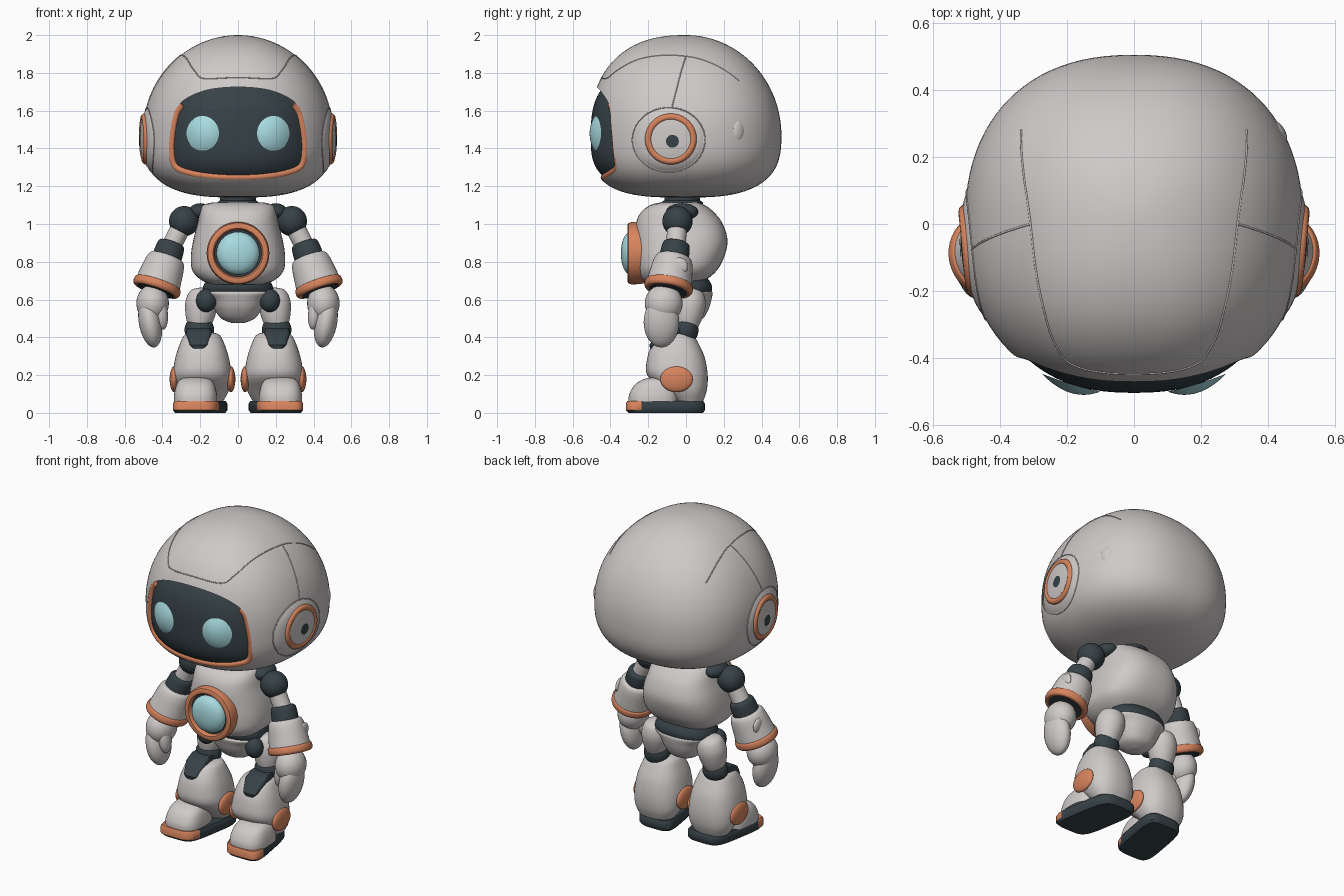
import bpy, bmesh, math
from mathutils import Vector

if "Cube" in bpy.data.objects:
    bpy.data.objects.remove(bpy.data.objects["Cube"])


def material(name, rgb):
    m = bpy.data.materials.new(name)
    m.use_nodes = True
    m.diffuse_color = (*rgb, 1)
    m.node_tree.nodes["Principled BSDF"].inputs["Base Color"].default_value = (*rgb, 1)
    return m


GREY = material("shell grey", (0.62, 0.59, 0.58))
DARK = material("dark slate", (0.037, 0.054, 0.063))
ORANGE = material("copper orange", (0.68, 0.23, 0.11))
CYAN = material("pale cyan", (0.39, 0.71, 0.75))
made = []


def finish(name, bm, *mats):
    mesh = bpy.data.meshes.new(name)
    bm.to_mesh(mesh)
    bm.free()
    obj = bpy.data.objects.new(name, mesh)
    bpy.context.collection.objects.link(obj)
    for m in mats:
        mesh.materials.append(m)
    made.append(obj)
    return obj


def activate(obj):
    bpy.ops.object.select_all(action='DESELECT')
    obj.select_set(True)
    bpy.context.view_layer.objects.active = obj


def smooth(pts, n=5, closed=False):
    """Catmull-Rom curve through the points."""
    out, count = [], len(pts)
    get = lambda i: Vector(pts[i % count] if closed else pts[min(max(i, 0), count - 1)])
    for i in range(count if closed else count - 1):
        a, b, c, d = (get(i + k) for k in (-1, 0, 1, 2))
        for k in range(n):
            t = k / n
            out.append(0.5 * (2*b + (c - a)*t + (2*a - 5*b + 4*c - d)*t*t + (3*b - a - 3*c + d)*t**3))
    return out if closed else out + [get(count - 1)]


def bridge(bm, loops):
    for lo, hi in zip(loops, loops[1:]):
        for i in range(len(lo)):
            j = (i + 1) % len(lo)
            bm.faces.new((lo[i], lo[j], hi[j], hi[i]))
    bm.faces.new(loops[0][::-1])
    bm.faces.new(loops[-1])
    bmesh.ops.remove_doubles(bm, verts=bm.verts, dist=1e-5)
    bmesh.ops.recalc_face_normals(bm, faces=bm.faces)


def ring_mesh(rows, cx=0, power=2.3, seg=48):
    """Stack of rounded outlines, each row: height, half width, front, back."""
    bm, loops = bmesh.new(), []
    for z, hx, yf, yb in rows:
        loop = []
        for i in range(seg):
            a = math.tau * i / seg
            c, s = math.cos(a), math.sin(a)
            px = math.copysign(abs(c) ** (2 / power), c) * hx
            py = math.copysign(abs(s) ** (2 / power), s) * (yb - yf) / 2
            loop.append(bm.verts.new((cx + px, (yf + yb) / 2 + py, z)))
        loops.append(loop)
    bridge(bm, loops)
    return bm


def lathe(name, prof, base, axis, mat, seg=40):
    """Spin a (radius, height) profile around an axis."""
    q = Vector((0, 0, 1)).rotation_difference(Vector(axis))
    bm = bmesh.new()
    loops = [[bm.verts.new(Vector(base) + q @ Vector((r * math.cos(math.tau * i / seg),
              r * math.sin(math.tau * i / seg), h))) for i in range(seg)] for r, h in prof]
    bridge(bm, loops)
    return finish(name, bm, mat)


def ball(name, loc, size, mat, rot=(0, 0, 0)):
    bm = bmesh.new()
    bmesh.ops.create_uvsphere(bm, u_segments=32, v_segments=20, radius=1)
    obj = finish(name, bm, mat)
    obj.location, obj.scale, obj.rotation_euler = loc, size, rot


def tube(name, pts, r, mat, closed=False):
    cu = bpy.data.curves.new(name, 'CURVE')
    cu.dimensions, cu.bevel_depth, cu.bevel_resolution, cu.use_fill_caps = '3D', r, 3, True
    sp = cu.splines.new('POLY')
    sp.points.add(len(pts) - 1)
    for p, co in zip(sp.points, pts):
        p.co = (*co, 1)
    sp.use_cyclic_u = closed
    obj = bpy.data.objects.new(name, cu)
    bpy.context.collection.objects.link(obj)
    cu.materials.append(mat)
    activate(obj)
    bpy.ops.object.convert(target='MESH')
    made.append(bpy.context.object)


def patch(name, outline, place, outward, mat, steps=12):
    """Disc filling a 2D outline, laid on a surface by place(u, v, radius)."""
    mid = sum(outline, Vector((0, 0))) / len(outline)
    bm = bmesh.new()
    loops = []
    for k in range(steps + 1):
        f = max(k / steps, 0.01)
        loops.append([bm.verts.new(place(*(mid + (p - mid) * f), f)) for p in outline])
    bm.faces.new(loops[0])
    for lo, hi in zip(loops, loops[1:]):
        for i in range(len(lo)):
            bm.faces.new((lo[i - 1], lo[i], hi[i], hi[i - 1]))
    for f in bm.faces:
        f.normal_update()
        if f.normal.dot(Vector(outward)) < 0:
            f.normal_flip()
    finish(name, bm, mat)


def oval(u, v, ru, rv, n=40):
    return [Vector((u + ru * math.cos(math.tau * i / n), v + rv * math.sin(math.tau * i / n))) for i in range(n)]


# Head shape, and a cast that finds its surface
MID = 1.47


def head_row(z):
    up = z > MID
    u = min(abs(z - MID) / (0.53 if up else 0.33), 1)
    f = lambda p: (1 - u ** p) ** (1 / p)
    side, front = (2, 2.4) if up else (2.8, 3.2)
    return z, 0.505 * f(side), -0.51 * f(front), 0.505 * f(side)


def cast(origin, direction):
    o, d = Vector(origin), Vector(direction).normalized()
    lo, hi = 0, 1
    for _ in range(30):
        s = (lo + hi) / 2
        p = o + d * s
        z, hx, yf, yb = head_row(p.z)
        inside = hx > 1e-4 and abs(p.x / hx) ** 2.3 + abs((2 * p.y - yf - yb) / (yb - yf)) ** 2.3 < 1
        lo, hi = (s, hi) if inside else (lo, s)
    return o + d * lo


angles = [math.radians(89.5) * i / 32 for i in range(-32, 33)]
head = finish("head_shell", ring_mesh([head_row(MID + (0.53 if a > 0 else 0.33) * math.sin(a))
                                       for a in angles], seg=96), GREY)

# Face opening, visor and rim
half = [(0.15, 1.712), (0.26, 1.672), (0.325, 1.615), (0.352, 1.53), (0.365, 1.4),
        (0.345, 1.3), (0.26, 1.26), (0.13, 1.24)]
face = smooth([(0, 1.725)] + half + [(0, 1.235)] + [(-x, z) for x, z in half[::-1]], 5, True)
bm = bmesh.new()
bridge(bm, [[bm.verts.new((p.x, y, p.y)) for p in face] for y in (-0.7, -0.25)])
cutter = finish("face_cutter", bm)
made.remove(cutter)
cutter.hide_render = True
activate(head)
mod = head.modifiers.new("face_opening", 'BOOLEAN')
mod.operation, mod.solver, mod.object = 'DIFFERENCE', 'EXACT', cutter
bpy.ops.object.modifier_apply(modifier=mod.name)
bpy.data.objects.remove(cutter)


def on_front(x, z, shift):
    return cast((x, 0, z), (0, -1, 0)) + Vector((0, shift, 0))


patch("visor", face, lambda x, z, f: on_front(x, z, 0.006 + 0.026 * f ** 4), (0, -1, 0), DARK, 16)
tube("visor_rim", [on_front(p.x * 0.965, MID + (p.y - MID) * 0.95, 0.027) for p in face[13:-12]], 0.02, ORANGE)

# Panel seams on top of the head
crown = [(0.36, 0.3, 1.78), (0.34, 0.15, 1.86), (0.31, 0, 1.89), (0.27, -0.22, 1.87),
         (0.23, -0.36, 1.81), (0.18, -0.43, 1.775)]
line = smooth(crown + [(0, -0.44, 1.77)] + [(-x, y, z) for x, y, z in crown[::-1]], 8)
onto = lambda pts: [cast((0, 0, MID), p - Vector((0, 0, MID))) for p in pts]
tube("crown_seam", onto(line), 0.003, GREY)
ball("temple_button", (0.428, 0.275, 1.49), (0.022, 0.04, 0.06), GREY, (0, 0, 0.6))

# Torso, neck, waist and pelvis
torso = [(0.68, 0.13, -0.17, 0.06), (0.7, 0.19, -0.23, 0.1), (0.75, 0.24, -0.26, 0.16),
         (0.82, 0.25, -0.27, 0.2), (0.91, 0.238, -0.27, 0.22), (1.0, 0.215, -0.265, 0.195),
         (1.06, 0.203, -0.24, 0.15), (1.1, 0.185, -0.19, 0.1), (1.115, 0.13, -0.13, 0.06)]
finish("torso", ring_mesh(smooth(torso), power=2.6), GREY)
lathe("neck", [(0.11, 0), (0.11, 0.03), (0.095, 0.04), (0.095, 0.09)], (0, -0.02, 1.085), (0, 0, 1), DARK)
waist = [(0.6, 0.14, -0.1, 0.11), (0.64, 0.185, -0.14, 0.135), (0.68, 0.18, -0.15, 0.135), (0.73, 0.15, -0.12, 0.1)]
finish("waist", ring_mesh(smooth(waist)), DARK)
pelvis = [(0.475, 0.03, -0.03, 0.04), (0.5, 0.09, -0.08, 0.09), (0.55, 0.125, -0.12, 0.12),
          (0.6, 0.15, -0.14, 0.135), (0.635, 0.185, -0.15, 0.14), (0.65, 0.17, -0.13, 0.13)]
finish("pelvis", ring_mesh(smooth(pelvis)), GREY)

# Chest light
chest, front = (0, -0.22, 0.845), (0, -1, 0)
lathe("chest_ring", [(0.16, 0), (0.166, 0.065), (0.16, 0.084), (0.148, 0.09), (0.132, 0.088), (0.124, 0.078), (0.124, 0)],
      chest, front, ORANGE, 56)
lathe("chest_socket", [(0.13, 0), (0.13, 0.065), (0, 0.065)], chest, front, DARK)
lathe("chest_lens", smooth([(0.112, 0.05), (0.112, 0.08), (0.09, 0.105), (0.05, 0.12), (0, 0.125)]), chest, front, CYAN)

for s, side in ((1, "left_"), (-1, "right_")):
    # Eye and side seam
    patch(side + "eye", oval(s * 0.188, 1.48, 0.087, 0.092),
          lambda x, z, f: on_front(x, z, 0.004 - 0.022 * (1 - f * f)), front, CYAN)
    tube(side + "side_seam", onto(smooth([(s * x, y, z) for x, y, z in
         ((0.31, 0, 1.89), (0.4, -0.03, 1.79), (0.47, -0.06, 1.68), (0.48, -0.075, 1.61))])), 0.003, GREY)

    # Ear
    def on_side(y, z, lift):
        return cast((0, y, z), (s, 0, 0)) + Vector((s * lift, 0, 0))
    ear = oval(-0.092, 1.445, 0.193, 0.172, 56)
    patch(side + "ear_panel", ear, lambda y, z, f: on_side(y, z, 0.009 - 0.013 * f ** 8), (s, 0, 0), GREY)
    tube(side + "ear_seam", [on_side(*p, 0) for p in ear], 0.003, GREY, True)
    tube(side + "ear_ring", [on_side(*p, 0.001) for p in oval(-0.08, 1.45, 0.119, 0.117)], 0.019, ORANGE, True)
    for part, cy, cz, r, lift, mat in (("ear_cap", -0.08, 1.45, 0.104, 0.014, GREY), ("ear_dot", -0.072, 1.438, 0.034, 0.017, DARK)):
        patch(side + part, oval(cy, cz, r, r), lambda y, z, f: on_side(y, z, lift), (s, 0, 0), mat, 5)

    # Arm
    shoulder, elbow = Vector((s * 0.285, -0.045, 1.015)), Vector((s * 0.36, -0.055, 0.87))
    ball(side + "shoulder", shoulder, (0.08,) * 3, DARK)
    ball(side + "shoulder_link", (s * 0.2, -0.02, 1.065), (0.06, 0.085, 0.045), DARK)
    lathe(side + "upper_arm", [(0.052, 0), (0.052, 0.17)], shoulder, elbow - shoulder, GREY)
    axis = Vector((s * 0.075, -0.04, -0.22))
    lathe(side + "elbow", smooth([(0.05, -0.035), (0.07, -0.025), (0.077, 0.02), (0.077, 0.07)]), elbow, axis, DARK)
    lathe(side + "forearm", smooth([(0.06, 0.044), (0.09, 0.05), (0.104, 0.08), (0.113, 0.14), (0.12, 0.21), (0.11, 0.22)]),
          elbow, axis, GREY)
    lathe(side + "cuff", smooth([(0.112, 0.193), (0.126, 0.198), (0.129, 0.225), (0.118, 0.24), (0.1, 0.238)]), elbow, axis, ORANGE)
    lathe(side + "wrist", [(0.101, 0.2), (0.101, 0.242)], elbow, axis, DARK)
    ball(side + "forearm_cap", (s * 0.482, -0.035, 0.775), (0.018, 0.045, 0.047), GREY)

    # Mitten hand
    ball(side + "palm", (s * 0.452, -0.118, 0.58), (0.086, 0.1, 0.1), GREY)
    ball(side + "fingers", (s * 0.465, -0.13, 0.48), (0.06, 0.094, 0.135), GREY, (0, s * 0.17, 0))
    ball(side + "thumb", (s * 0.405, -0.15, 0.525), (0.034, 0.045, 0.085), GREY, (0, s * 0.1, 0))

    # Hip, thigh and knee
    hip, knee = Vector((s * 0.185, 0.03, 0.66)), Vector((s * 0.21, 0, 0.43))
    lathe(side + "thigh", smooth([(0.02, 0), (0.065, 0.02), (0.085, 0.08), (0.077, 0.15), (0.058, 0.21)]),
          hip, knee - hip, GREY)
    ball(side + "hip_joint", (s * 0.168, -0.075, 0.595), (0.054, 0.052, 0.062), DARK)
    ball(side + "knee_joint", (s * 0.205, 0, 0.44), (0.078, 0.066, 0.075), DARK)
    guard = [(0.34, 0.035, -0.19, -0.08), (0.36, 0.05, -0.195, -0.06), (0.42, 0.068, -0.15, -0.02), (0.45, 0.062, -0.1, 0)]
    finish(side + "knee_guard", ring_mesh(guard, s * 0.207, 4), DARK)

    # Shin shell with ankle discs
    shin = [(0.06, 0.11, -0.06, 0.09), (0.12, 0.142, -0.12, 0.11), (0.2, 0.155, -0.205, 0.115),
            (0.29, 0.142, -0.205, 0.1), (0.36, 0.12, -0.18, 0.07), (0.41, 0.095, -0.14, 0.04), (0.425, 0.06, -0.1, 0.01)]
    finish(side + "shin", ring_mesh(smooth(shin), s * 0.19, 2.4), GREY)
    for place, off in (("outer", 0.148), ("inner", -0.152)):
        ball(side + place + "_ankle_disc", (s * (0.19 + off), -0.05, 0.178), (0.024, 0.086, 0.068), ORANGE)

    # Foot with a coloured toe on the sole
    toe = [(0.06, 0.115, -0.305, -0.04), (0.1, 0.113, -0.3, -0.04), (0.15, 0.1, -0.27, -0.05),
           (0.18, 0.075, -0.22, -0.07), (0.19, 0.03, -0.17, -0.1)]
    finish(side + "toe", ring_mesh(smooth(toe), s * 0.225, 2.8), GREY)
    bm = ring_mesh([(0, 0.115, -0.305, 0.09), (0.014, 0.125, -0.318, 0.1), (0.05, 0.125, -0.318, 0.1),
                    (0.064, 0.117, -0.31, 0.09)], 0, 4.5)
    bmesh.ops.bisect_plane(bm, geom=bm.verts[:] + bm.edges[:] + bm.faces[:], plane_co=(0, -0.235, 0), plane_no=(0, 1, 0))
    for f in bm.faces:
        f.material_index = int(f.calc_center_median().y < -0.235 and f.normal.z > -0.5)
    # Toes turn slightly outward
    for v in bm.verts:
        v.co.x += s * (0.182 - 0.17 * v.co.y)
    finish(side + "sole", bm, DARK, ORANGE)

bpy.ops.object.select_all(action='DESELECT')
for obj in made:
    obj.select_set(True)
bpy.context.view_layer.objects.active = head
bpy.ops.object.shade_smooth_by_angle(angle=math.radians(40))
